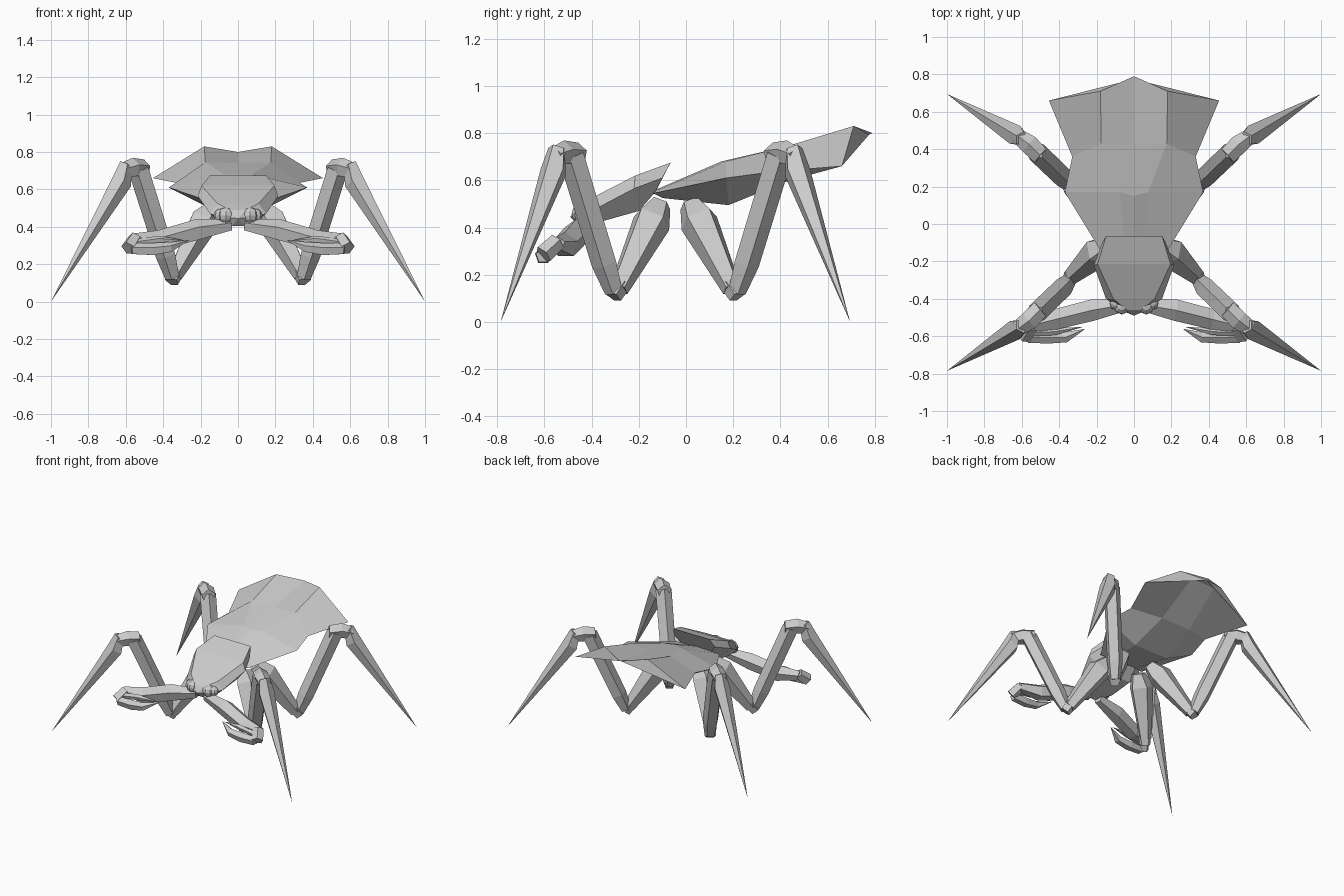
import bpy, bmesh, math
from mathutils import Vector

if "Cube" in bpy.data.objects:
    bpy.data.objects.remove(bpy.data.objects["Cube"])


def build(name, rings, apex=None):
    """Skin a list of equal rings; cap the ends, or fan the last one to an apex."""
    bm = bmesh.new()
    rows = [[bm.verts.new(p) for p in r] for r in rings]
    n = len(rows[0])
    for a, b in zip(rows, rows[1:]):
        for i in range(n):
            j = (i + 1) % n
            bm.faces.new((a[i], a[j], b[j], b[i]))
    bm.faces.new(rows[0])
    if apex is None:
        bm.faces.new(rows[-1])
    else:
        tip = bm.verts.new(apex)
        for i in range(n):
            bm.faces.new((rows[-1][i], rows[-1][(i + 1) % n], tip))
    bmesh.ops.recalc_face_normals(bm, faces=bm.faces)
    me = bpy.data.meshes.new(name)
    bm.to_mesh(me)
    bm.free()
    ob = bpy.data.objects.new(name, me)
    bpy.context.collection.objects.link(ob)
    return ob


def shell(name, rows, apex):
    """Symmetric body from right-half rows of (x, y, z)."""
    rings = [[Vector(p) for p in r] +
             [Vector((-x, y, z)) for x, y, z in reversed(r) if x > 0] for r in rows]
    return build(name, rings, apex)


def limb(name, pts, place, sides=5):
    """Tapered faceted segment through (x, y, z, radius) stations."""
    P = [Vector(p[:3]) for p in pts]
    d = (P[-1] - P[0]).normalized()
    h = d.cross(Vector((0, 0, 1))).normalized()
    u = h.cross(d)
    rings = []
    apex = None
    for c, p in zip(P, pts):
        if p[3] == 0:
            apex = place(c)
            continue
        ring = []
        for k in range(sides):
            a = 2 * math.pi * k / sides + math.pi / 2
            ring.append(place(c + p[3] * (h * math.cos(a) + u * math.sin(a))))
        rings.append(ring)
    return build(name, rings, apex)


# Abdomen: centre, ridge, rim and belly points per row, undercut tail
shell("abdomen", [
    [(0, -.14, .555), (.05, -.13, .555), (.18, -.14, .545), (.10, -.10, .525)],
    [(0, .15, .68), (.075, .17, .68), (.37, .17, .61), (.14, .18, .495)],
    [(0, .42, .74), (.175, .43, .745), (.33, .36, .635), (.12, .44, .60)],
    [(0, .79, .80), (.18, .71, .83), (.455, .66, .66), (.10, .73, .79)],
], (0, .775, .793))

# Head shield
shell("head", [
    [(.15, -.065, .675), (.17, -.10, .61), (.12, -.13, .55)],
    [(.195, -.215, .62), (.215, -.22, .565), (.13, -.20, .47)],
    [(.11, -.40, .525), (.15, -.40, .47), (.10, -.36, .425)],
    [(.04, -.46, .49), (.07, -.46, .45), (.03, -.45, .405)],
], (0, -.49, .445))

# Leg segments, front right
LEG = {
    "hip": [(.13, -.11, .50, .05), (.185, -.145, .43, .085), (.34, -.285, .14, .043)],
    "lower_joint": [(.33, -.275, .165, .043), (.355, -.31, .11, .04)],
    "thigh": [(.35, -.305, .13, .04), (.385, -.345, .25, .056), (.53, -.485, .71, .058)],
    "knee": [(.50, -.455, .71, .05), (.56, -.515, .715, .054), (.62, -.56, .70, .043)],
    "shin": [(.60, -.545, .73, .04), (.625, -.56, .64, .058), (1, -.785, 0, 0)],
}

# Folded pincer arm segments, right
ARM = {
    "upper_arm": [(.04, -.43, .41, .035), (.22, -.46, .38, .06),
                  (.42, -.51, .325, .057), (.56, -.545, .33, .034)],
    "elbow": [(.55, -.545, .34, .038), (.585, -.605, .285, .042)],
    "forearm": [(.57, -.605, .28, .032), (.46, -.605, .278, .036),
                (.36, -.605, .29, .029), (.26, -.56, .33, 0)],
    "claw": [(.54, -.58, .315, .02), (.42, -.575, .332, .02), (.27, -.55, .325, 0)],
}

for side, sx in (("right", 1), ("left", -1)):
    for end in ("front", "rear"):
        def place(v, sx=sx, end=end):
            return Vector((sx * v.x, v.y if end == "front" else -.09 - v.y, v.z))
        for part, pts in LEG.items():
            limb(f"{end}_{side}_{part}", pts, place)
    for part, pts in ARM.items():
        limb(f"{side}_{part}", pts, lambda v, sx=sx: Vector((sx * v.x, v.y, v.z)))
    # Eye cluster
    for k, (x, y, z, r) in enumerate([(.065, -.44, .46, .044), (.095, -.425, .46, .036)]):
        bpy.ops.mesh.primitive_uv_sphere_add(segments=8, ring_count=6, radius=r,
                                             location=(sx * x, y, z))
        bpy.context.object.name = f"{side}_eye_{k + 1}"
